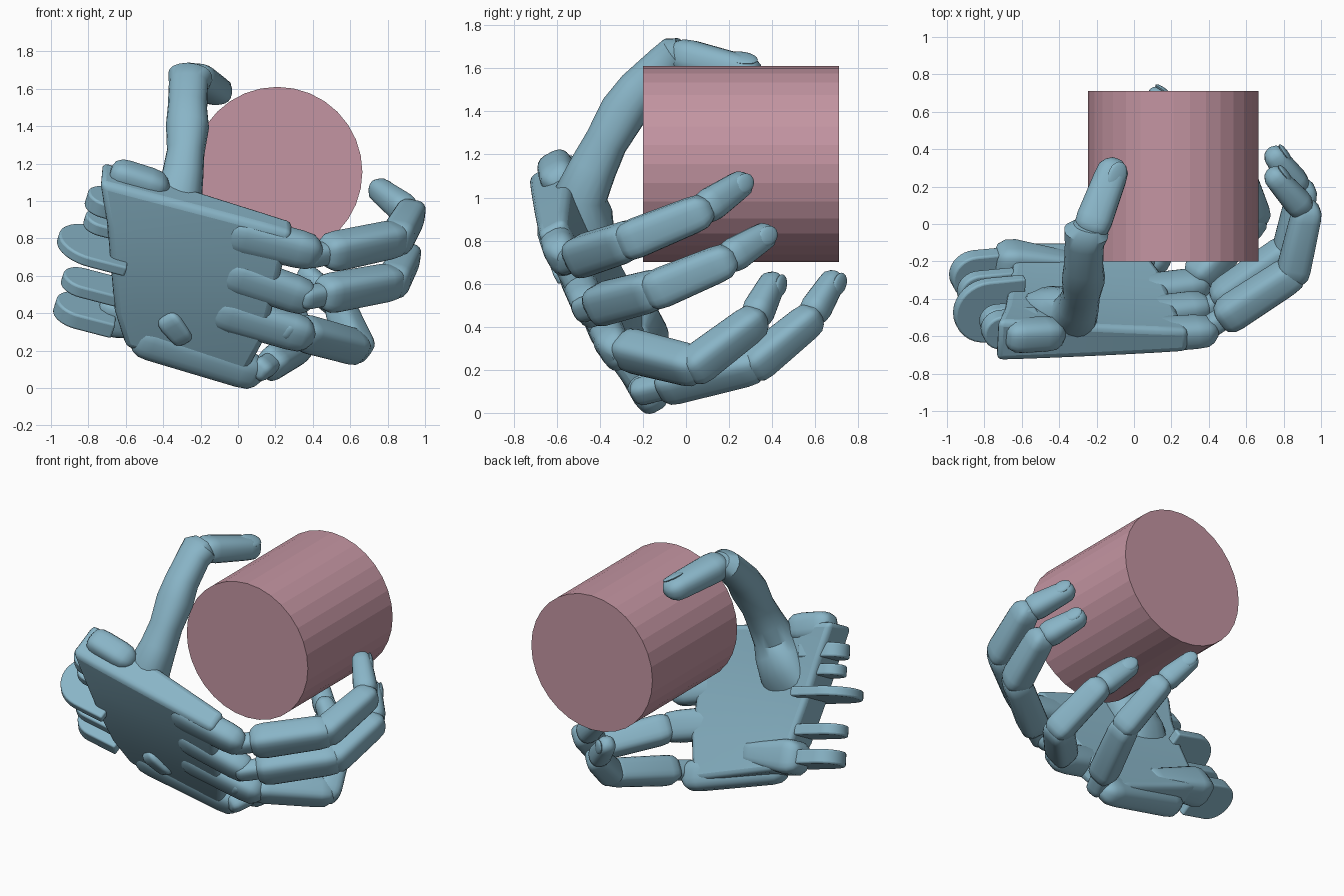
import bpy, bmesh, math
from mathutils import Vector as V, Matrix

if "Cube" in bpy.data.objects:
    bpy.data.objects.remove(bpy.data.objects["Cube"])

def mat(name, c):
    m = bpy.data.materials.new(name)
    m.diffuse_color = (*c, 1)
    m.use_nodes = True
    m.node_tree.nodes["Principled BSDF"].inputs["Base Color"].default_value = m.diffuse_color
    return m

BLUE = mat("hand_blue", (0.25, 0.46, 0.57))
PINK = mat("cylinder_pink", (0.55, 0.30, 0.36))

def finish(name, bm, m=BLUE, angle=40, bevel=0):
    bmesh.ops.recalc_face_normals(bm, faces=bm.faces)
    me = bpy.data.meshes.new(name)
    bm.to_mesh(me)
    bm.free()
    ob = bpy.data.objects.new(name, me)
    bpy.context.collection.objects.link(ob)
    me.materials.append(m)
    if bevel:
        b = ob.modifiers.new("bevel", 'BEVEL')
        b.width, b.segments, b.limit_method = bevel, 3, 'ANGLE'
        b.angle_limit = math.radians(40)
    bpy.ops.object.select_all(action='DESELECT')
    ob.select_set(True)
    bpy.context.view_layer.objects.active = ob
    bpy.ops.object.shade_smooth_by_angle(angle=math.radians(angle))
    return ob

def loft(name, rings, side, power=2.0, n=20):
    """rings: (centre, half width along side, half depth); superellipse sections"""
    bm = bmesh.new()
    loops = []
    for i, (c, w, h) in enumerate(rings):
        d = (rings[min(i + 1, len(rings) - 1)][0] - rings[max(i - 1, 0)][0]).normalized()
        s = (side - d * side.dot(d)).normalized()
        o = d.cross(s)
        loop = []
        for k in range(n):
            a = 2 * math.pi * (k + .5) / n
            f = lambda q: math.copysign(abs(q) ** (2 / power), q)
            loop.append(bm.verts.new(c + s * w * f(math.cos(a)) + o * h * f(math.sin(a))))
        loops.append(loop)
    for A, B in zip(loops, loops[1:]):
        for k in range(n):
            bm.faces.new((A[k], A[(k + 1) % n], B[(k + 1) % n], B[k]))
    bm.faces.new(loops[0])
    bm.faces.new(loops[-1])
    return finish(name, bm)

def segment(name, a, b, ra, rb, side, power=3.0, depth=.95, tip=.8):
    """one phalanx with rounded ends, overshooting both joints slightly"""
    d = (b - a).normalized()
    L = (b - a).length
    prof = [(-ra * .6, .45), (-ra * .45, .75), (-ra * .1, .95), (ra * .4, 1.0)]
    end = [(L - rb * .4, 1.0), (L + rb * (tip - .6), .93), (L + rb * (tip - .25), .7), (L + rb * tip, .35)]
    rings = [(a + d * t, ra * q, ra * q * depth) for t, q in prof]
    rings += [(a + d * t, rb * q, rb * q * depth) for t, q in end]
    return loft(name, rings, side, power)

def nail(name, centre, s, e, out, size):
    bm = bmesh.new()
    bmesh.ops.create_uvsphere(bm, u_segments=16, v_segments=8, radius=1)
    rot = Matrix((s, e, out)).transposed().to_4x4()
    bm.transform(Matrix.Translation(centre) @ rot @ Matrix.Diagonal((*size, 1)))
    finish(name, bm)

# Palm frame: U toward fingers, W across the knuckles, N out of the palm
U = V((.96, .09, -.25)).normalized()
W = V((-.14, -.47, .87))
W = (W - U * U.dot(W)).normalized()
N = W.cross(U).normalized()
if N.y < 0:
    N = -N

def back(x, z):
    return V((x, -.19 - .05 * x - .75 * z + .2 * z * z, z))

# Palm plate: grid of back points, offset for the front
rows = [(-.74, 1.10, .29, .83), (-.70, .86, .24, .66), (-.68, .62, .19, .45),
        (-.66, .40, .14, .25), (-.60, .21, .02, .03)]
bm = bmesh.new()
cols = 7
G = [[], []]
for xl, zl, xr, zr in rows:
    for layer in (0, 1):
        line = []
        for j in range(cols):
            t = j / (cols - 1)
            p = back(xl + (xr - xl) * t, zl + (zr - zl) * t)
            line.append(bm.verts.new(p + N * layer * (.25 - .11 * t)))
        G[layer].append(line)
R = len(rows)
for g in G:
    for i in range(R - 1):
        for j in range(cols - 1):
            bm.faces.new((g[i][j], g[i][j + 1], g[i + 1][j + 1], g[i + 1][j]))
rim = [(0, j) for j in range(cols)] + [(i, cols - 1) for i in range(1, R)]
rim += [(R - 1, j) for j in range(cols - 2, -1, -1)] + [(i, 0) for i in range(R - 2, 0, -1)]
for (a, b), (c, d) in zip(rim, rim[1:] + rim[:1]):
    bm.faces.new((G[0][a][b], G[0][c][d], G[1][c][d], G[1][a][b]))
finish("palm", bm, bevel=.035)

# Hinge lugs: half-round plates on the wrist
def lug(name, c, r, length, thick, direction=-U):
    s = direction.cross(W).normalized()
    bm = bmesh.new()
    pts = [c + direction * math.cos(a) * r + s * math.sin(a) * r
           for a in [math.pi * (k / 16 - .5) for k in range(17)]]
    pts += [c - direction * length + s * r, c - direction * length - s * r]
    f = bm.faces.new([bm.verts.new(p - W * thick / 2) for p in pts])
    ext = bmesh.ops.extrude_face_region(bm, geom=[f])
    bmesh.ops.translate(bm, vec=W * thick,
                        verts=[e for e in ext["geom"] if isinstance(e, bmesh.types.BMVert)])
    finish(name, bm, bevel=.012)

for i, (x, z, r, t) in enumerate([(-.72, .99, .10, .09), (-.74, .88, .09, .07), (-.79, .755, .185, .06),
                                  (-.84, .56, .11, .07), (-.86, .41, .13, .09)]):
    lug(f"wrist_lug_{i}", back(x, z - .06) + N * .13, r, .20, t)

# Wrist corner on the thumb side and the heel of the palm
segment("wrist_corner", back(-.64, 1.06) + N * .15, back(-.45, 1.0) + N * .15, .09, .09, W)
segment("palm_heel", V((-.68, -.20, .40)), V((-.34, -.22, .33)), .11, .07, W, 4)

# Fingers: knuckle root, three phalanges and joint pins
fingers = {
    "index": ([(.42, -.54, .71), (.85, -.26, .80), (.925, .06, .93), (.755, .25, 1.06)], 1.0),
    "middle": ([(.40, -.45, .49), (.83, -.14, .57), (.90, .17, .70), (.755, .36, .82)], 1.0),
    "ring": ([(.29, -.34, .31), (.64, .04, .215), (.55, .31, .42), (.37, .40, .60)], .95),
    "little": ([(.14, -.17, .11), (.34, .32, .225), (.27, .57, .43), (.12, .68, .61)], .9)}
roots = {"index": (.0, .79, .36, .70), "middle": (-.02, .58, .33, .46),
         "ring": (-.08, .38, .32, .26), "little": (-.50, .23, .05, .06)}
for name, (pts, k) in fingers.items():
    p = [V(q) for q in pts]
    side = (p[1] - p[0]).cross(p[3] - p[1]).normalized()
    # metacarpal lobe along the back of the palm
    x0, z0, x1, z1 = roots[name]
    segment(name + "_knuckle_root", back(x0, z0) + N * .07, back(x1, z1) + N * .07, .105, .10, W, 2.8, .8, .85)
    d = (p[1] - p[0]).normalized()
    start = p[0] + d * .10
    segment(name + "_hinge", p[0] - d * .05, start + d * .05, .06, .06, side)
    segment(name + "_proximal", start, p[1] - d * .02, .098 * k, .094 * k, side, 3.4)
    segment(name + "_middle", p[1], p[2], .092 * k, .084 * k, side, 3.4)
    e = (p[3] - p[2]).normalized()
    segment(name + "_distal", p[2] + e * .06, p[3], .079 * k, .066 * k, side, 2.5)
    segment(name + "_joint", p[2] - e * .02, p[2] + e * .06, .07 * k, .06 * k, side)
    out = e.cross(side).normalized()
    if out.dot(p[2] - (p[1] + p[3]) / 2) < 0:
        out = -out
    nail(name + "_nail", p[3] - e * .015 + out * .055 * k, side, e, out, (.045, .06, .015))

# Thumb: one flowing limb out of the palm, then a bent tip
S = V((1, -.1, 0)).normalized()
limb = [((-.50, -.44, .68), .17, .06), ((-.43, -.45, .80), .17, .12), ((-.37, -.48, .91), .155, .14),
        ((-.32, -.49, 1.01), .13, .125), ((-.295, -.43, 1.14), .11, .11), ((-.28, -.37, 1.26), .10, .10),
        ((-.27, -.29, 1.40), .115, .11), ((-.27, -.22, 1.50), .105, .10), ((-.265, -.10, 1.62), .105, .09),
        ((-.255, -.045, 1.665), .12, .09), ((-.245, -.01, 1.69), .08, .06)]
loft("thumb_limb", [(V(c), w, h) for c, w, h in limb], S, 2.3)
segment("thumb_tip", V((-.225, -.01, 1.655)), V((-.115, .28, 1.585)), .098, .088, S, 2.6, .85)
e = V((.12, .30, -.07)).normalized()
s = V((.7, -.2, -.35))
s = (s - e * s.dot(e)).normalized()
nail("thumb_nail", V((-.118, .26, 1.59)) + s.cross(e) * .065, s, e, s.cross(e), (.055, .075, .015))

# Small bracket on the back of the palm
segment("back_bracket", back(-.37, .36) + N * .03, back(-.30, .27) + N * .03, .065, .06, U, 5)

# Held cylinder
bm = bmesh.new()
bmesh.ops.create_cone(bm, cap_ends=True, segments=32, radius1=.455, radius2=.455, depth=.91)
bm.transform(Matrix.Translation((.21, .255, 1.155)) @ Matrix.Rotation(math.pi / 2, 4, 'X'))
finish("held_cylinder", bm, PINK, angle=5)
